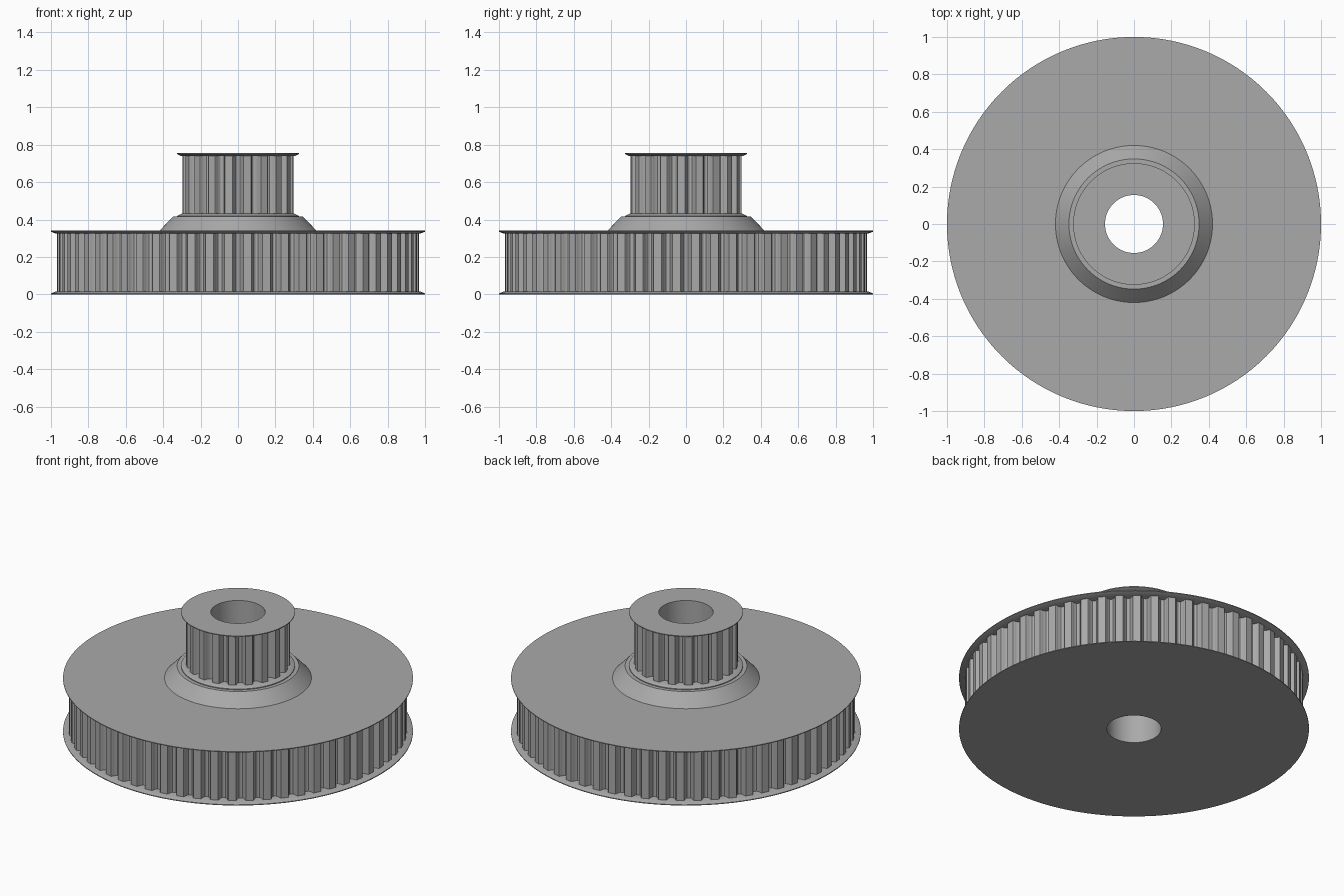
import bpy, bmesh, math

if "Cube" in bpy.data.objects:
    bpy.data.objects.remove(bpy.data.objects["Cube"])

gray = bpy.data.materials.new("plain gray")
gray.diffuse_color = (0.40, 0.40, 0.40, 1)
gray.use_nodes = True
gray.node_tree.nodes["Principled BSDF"].inputs["Base Color"].default_value = gray.diffuse_color


def shell(name, rings):
    """Bridge a stack of closed rings of 3D points into one surface."""
    bm = bmesh.new()
    loops = [[bm.verts.new(p) for p in ring] for ring in rings]
    for a, b in zip(loops, loops[1:]):
        n = len(a)
        for i in range(n):
            j = (i + 1) % n
            bm.faces.new((a[i], a[j], b[j], b[i]))
    mesh = bpy.data.meshes.new(name)
    bm.to_mesh(mesh)
    bm.free()
    mesh.materials.append(gray)
    obj = bpy.data.objects.new(name, mesh)
    bpy.context.collection.objects.link(obj)
    bpy.ops.object.select_all(action='DESELECT')
    obj.select_set(True)
    bpy.context.view_layer.objects.active = obj
    bpy.ops.object.shade_smooth_by_angle(angle=math.radians(30))


def lathe(name, profile, n=128):
    """Spin (radius, height) points, listed upward along the outside."""
    angles = [2 * math.pi * i / n for i in range(n)]
    shell(name, [[(r * math.cos(a), r * math.sin(a), z) for a in angles] for r, z in profile])


def belt_teeth(name, teeth, radius, z0, z1):
    """Toothed wall with round-bottomed belt grooves."""
    pitch = 2 * math.pi / teeth
    half, depth = 0.029, 0.038      # groove half width and depth
    groove = [(-1, 0), (-0.88, 0.10), (-0.80, 0.35), (-0.66, 0.66), (-0.38, 0.92),
              (0, 1), (0.38, 0.92), (0.66, 0.66), (0.80, 0.35), (0.88, 0.10), (1, 0)]
    outline = []
    for t in range(teeth):
        for u, d in groove:
            a = -math.pi / 2 + t * pitch + u * half / radius
            r = radius - d * depth
            outline.append((r * math.cos(a), r * math.sin(a)))
    shell(name, [[(x, y, z) for x, y in outline] for z in (z0, z1)])


BORE = 0.155

# Large pulley: bottom flange, toothed wall, top flange
lathe("large_bottom_flange", [(BORE, 0), (1, 0), (1, 0.005), (0.972, 0.016), (0.92, 0.016)])
belt_teeth("large_belt_teeth", 60, 0.967, 0.016, 0.324)
lathe("large_top_flange", [(0.92, 0.324), (0.972, 0.324), (1, 0.335), (1, 0.34), (0.42, 0.34)])

# Conical hub with a small ledge between the pulleys
lathe("conical_hub", [(0.42, 0.34), (0.348, 0.415), (0.325, 0.415)])

# Small pulley: bottom flange, toothed wall, top flange
lathe("small_bottom_flange", [(0.325, 0.415), (0.325, 0.42), (0.303, 0.431), (0.25, 0.431)])
belt_teeth("small_belt_teeth", 19, 0.297, 0.431, 0.739)
lathe("small_top_flange", [(0.25, 0.739), (0.303, 0.739), (0.325, 0.75), (0.325, 0.755), (BORE, 0.755)])

# Through bore
lathe("shaft_bore", [(BORE, 0.755), (BORE, 0)])
